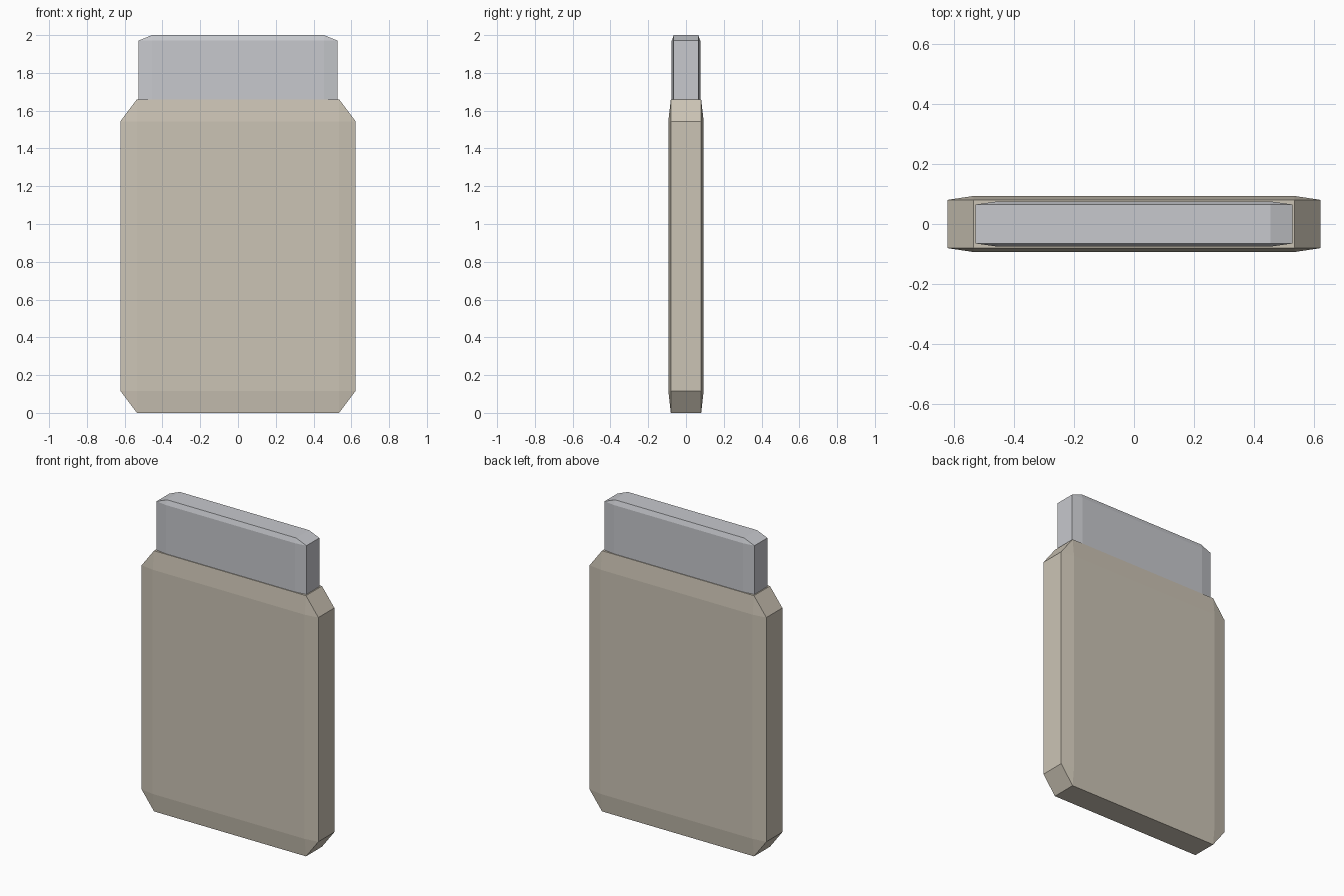
import bpy
import bmesh
from mathutils import Vector

default_cube = bpy.data.objects.get("Cube")
if default_cube:
    bpy.data.objects.remove(default_cube, do_unlink=True)


def make_material(name, color):
    mat = bpy.data.materials.new(name)
    mat.use_nodes = True
    mat.diffuse_color = (*color, 1)
    mat.node_tree.nodes["Principled BSDF"].inputs["Base Color"].default_value = (*color, 1)
    return mat


def chamfered_block(name, size, bottom, chamfer, mat):
    """Unit cube chamfered first, then stretched, so the chamfers stretch too."""
    bm = bmesh.new()
    bmesh.ops.create_cube(bm, size=1)
    bmesh.ops.bevel(bm, geom=bm.edges[:], offset=chamfer, segments=1,
                    affect='EDGES', profile=0.5)
    bmesh.ops.scale(bm, vec=Vector(size), verts=bm.verts)
    bmesh.ops.translate(bm, vec=(0, 0, bottom + size[2] / 2), verts=bm.verts)
    bmesh.ops.recalc_face_normals(bm, faces=bm.faces)
    mesh = bpy.data.meshes.new(name)
    bm.to_mesh(mesh)
    bm.free()
    mesh.materials.append(mat)
    obj = bpy.data.objects.new(name, mesh)
    bpy.context.collection.objects.link(obj)
    return obj


beige = make_material("warm beige", (0.60, 0.55, 0.46))
grey = make_material("light grey", (0.57, 0.58, 0.61))

# Wide flat body
chamfered_block("body", (1.245, 0.187, 1.66), 0, 0.07, beige)
# Narrower cap, its lower end sunk into the body
chamfered_block("cap", (1.056, 0.151, 0.43), 1.57, 0.069, grey)
